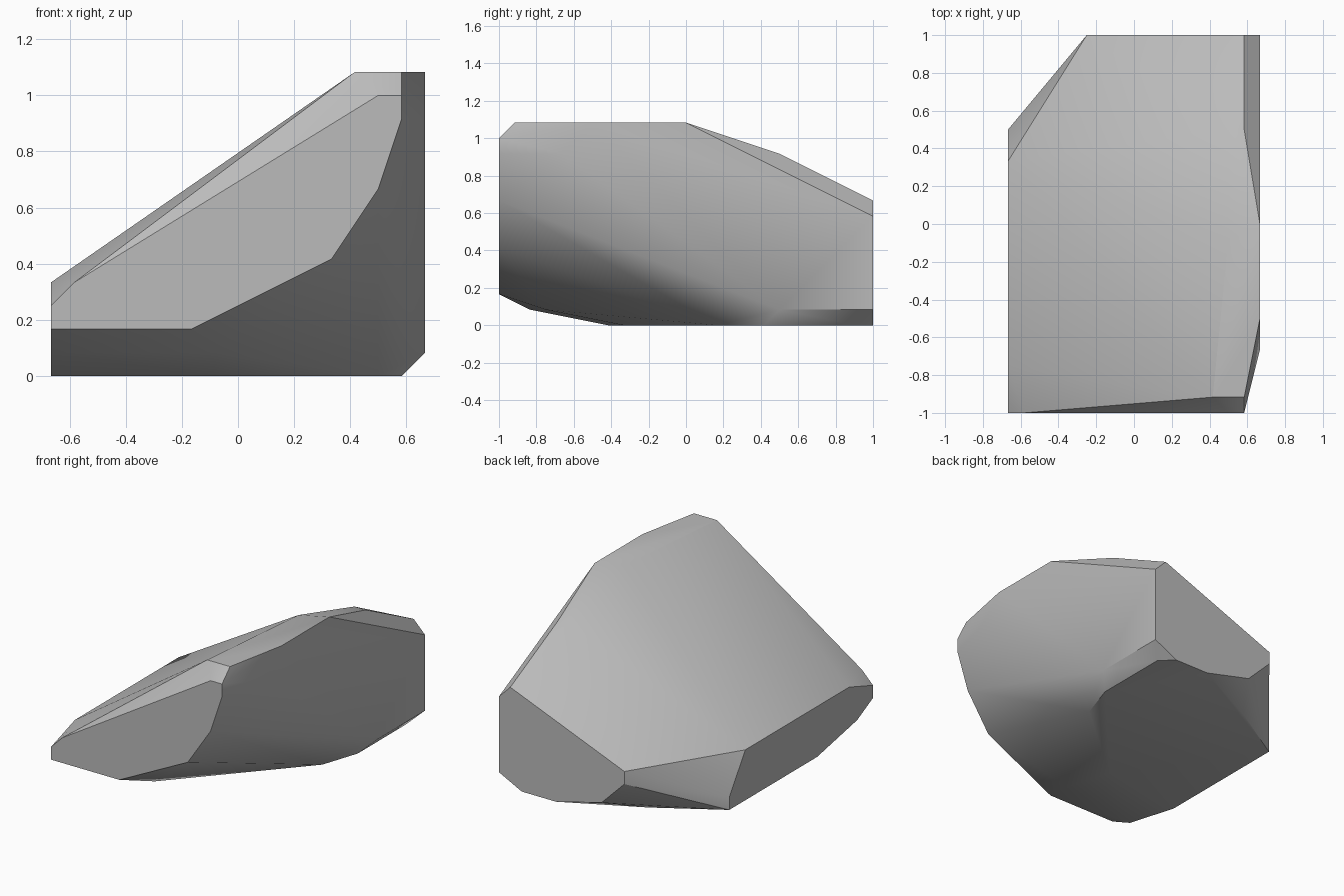
import bpy
import bmesh
import math
from mathutils import Vector

# Remove the default cube only
default_cube = bpy.data.objects.get("Cube")
if default_cube:
    bpy.data.objects.remove(default_cube, do_unlink=True)

# The boulder is chipped on a regular grid: this is one grid step
STEP = 1 / 12
HALF_WIDTH, HALF_LENGTH, HEIGHT = 8, 12, 13

# Outline of each cut side, given in the plane of that side
front_outline = [(-8, 2), (-2, 2), (4, 5), (6, 8), (7, 11), (7, 12),
                 (6, 12), (-7, 4), (-8, 3)]
back_outline = [(8, 1), (6, 0), (3, 0), (-1, 1), (-3, 3), (-3, 4),
                (7, 8), (8, 7)]
low_side_outline = [(-10, 1), (-5, 0), (6, 0), (6, 1), (4, 4), (-9, 4)]
tall_side_outline = [(-8, 11), (-6, 13), (0, 13), (6, 1)]
crown_outline = [(5, -11), (7, -11), (6, -1)]
base_outline = [(-3, 9), (7, 11), (7, 5), (6, 2), (-1, -4)]


def on_plane(outline, axis, level):
    """Lift a flat outline onto the plane where the given axis equals level."""
    corners = []
    for pair in outline:
        corner = list(pair)
        corner.insert("xyz".index(axis), level)
        corners.append(Vector(corner) * STEP)
    return corners


def make_material(name, colour):
    material = bpy.data.materials.new(name)
    material.use_nodes = True
    material.diffuse_color = colour
    shader = next(node for node in material.node_tree.nodes
                  if node.type == "BSDF_PRINCIPLED")
    shader.inputs["Base Color"].default_value = colour
    shader.inputs["Roughness"].default_value = 0.9
    return material


# Gather the corners of every cut side
corners = on_plane(front_outline, "y", -HALF_LENGTH)
corners += on_plane(back_outline, "y", HALF_LENGTH)
corners += on_plane(low_side_outline, "x", -HALF_WIDTH)
corners += on_plane(tall_side_outline, "x", HALF_WIDTH)
corners += on_plane(crown_outline, "z", HEIGHT)
corners += on_plane(base_outline, "z", 0)

# Rear shoulder ledge and the slight swelling under the front
corners += on_plane([(6, 6), (7, 6)], "z", 11)
corners += on_plane([(-1, -9)], "z", 1)

# Wrap the corners in one solid stone and merge its flat areas
stone = bmesh.new()
for corner in corners:
    stone.verts.new(corner)
hull = bmesh.ops.convex_hull(stone, input=stone.verts[:])
unused = [item for item in set(hull["geom_interior"] + hull["geom_unused"])
          if isinstance(item, bmesh.types.BMVert)]
bmesh.ops.delete(stone, geom=unused, context="VERTS")
bmesh.ops.dissolve_limit(stone, angle_limit=math.radians(0.5),
                         verts=stone.verts[:], edges=stone.edges[:])
bmesh.ops.recalc_face_normals(stone, faces=stone.faces[:])

mesh = bpy.data.meshes.new("boulder")
stone.to_mesh(mesh)
stone.free()
boulder = bpy.data.objects.new("boulder", mesh)
bpy.context.collection.objects.link(boulder)
mesh.materials.append(make_material("stone grey", (0.5, 0.5, 0.5, 1)))

# Soft shading across the worn areas, crisp along the broken edges
bpy.ops.object.select_all(action="DESELECT")
boulder.select_set(True)
bpy.context.view_layer.objects.active = boulder
bpy.ops.object.shade_smooth_by_angle(angle=math.radians(30))
